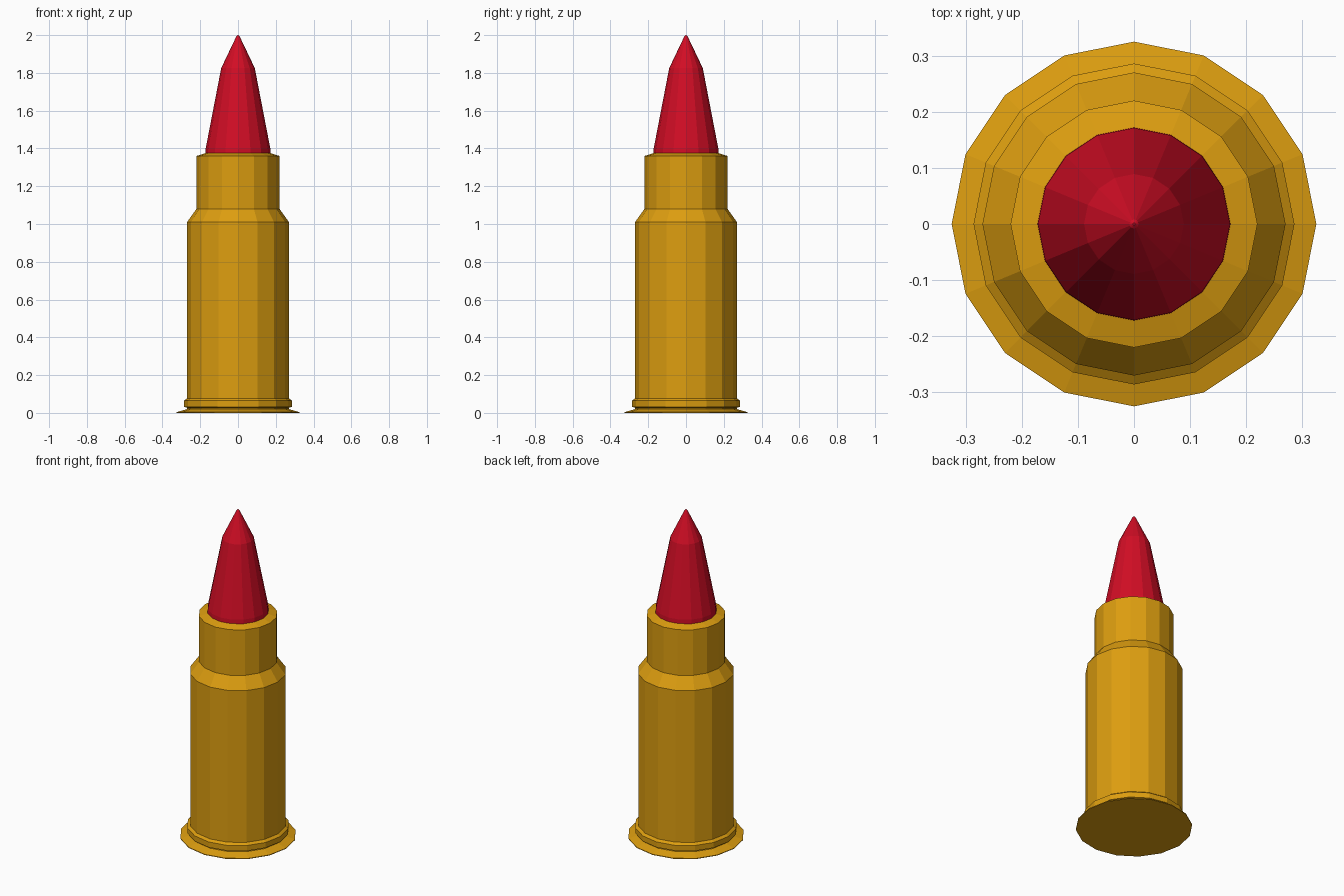
import bpy
import bmesh
import math

SIDES = 16

cube = bpy.data.objects.get("Cube")
if cube:
    bpy.data.objects.remove(cube, do_unlink=True)


def make_material(name, rgb):
    mat = bpy.data.materials.new(name)
    mat.use_nodes = True
    colour = (*rgb, 1.0)
    mat.diffuse_color = colour
    bsdf = next(n for n in mat.node_tree.nodes if n.type == "BSDF_PRINCIPLED")
    bsdf.inputs["Base Color"].default_value = colour
    return mat


def lathe(name, profile, mat):
    """Turn a (radius, height) profile around z into a closed, faceted solid."""
    bm = bmesh.new()
    rings = []
    for radius, z in profile:
        angles = [math.tau * i / SIDES for i in range(SIDES)]
        rings.append([bm.verts.new((radius * math.cos(a), radius * math.sin(a), z))
                      for a in angles])
    for low, high in zip(rings, rings[1:]):
        for i in range(SIDES):
            j = (i + 1) % SIDES
            bm.faces.new((low[i], low[j], high[j], high[i]))
    bm.faces.new(rings[0][::-1])
    bm.faces.new(rings[-1])
    bmesh.ops.recalc_face_normals(bm, faces=bm.faces)
    mesh = bpy.data.meshes.new(name)
    bm.to_mesh(mesh)
    bm.free()
    mesh.materials.append(mat)
    obj = bpy.data.objects.new(name, mesh)
    bpy.context.collection.objects.link(obj)
    return obj


brass = make_material("brass", (0.72, 0.34, 0.005))
red = make_material("red", (0.64, 0.004, 0.018))

# Casing: flared rim, groove, base band, body, shoulder, neck and lip
lathe("casing", [
    (0.325, 0.0), (0.325, 0.004), (0.27, 0.02), (0.27, 0.027),
    (0.286, 0.032), (0.286, 0.065), (0.27, 0.077),
    (0.27, 1.01), (0.22, 1.08), (0.22, 1.36), (0.172, 1.375),
], brass)

# Tip: short straight base, long taper and steeper point
lathe("tip", [
    (0.172, 1.37), (0.171, 1.40), (0.089, 1.825), (0.008, 1.995), (0.002, 2.0),
], red)
